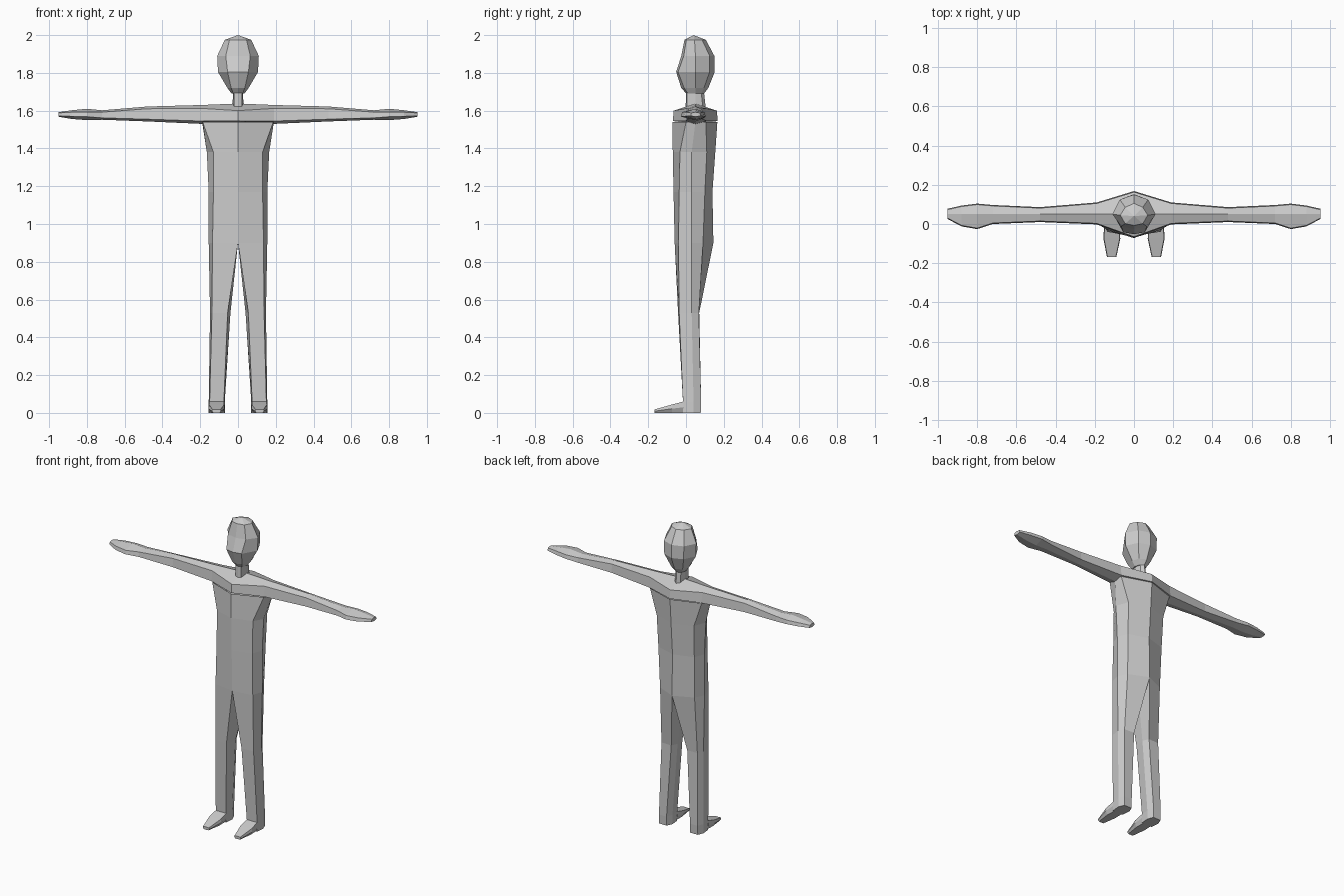
import bpy, bmesh

grey = bpy.data.materials.new("plain grey")
grey.diffuse_color = (0.6, 0.6, 0.6, 1)


def loft(name, rings, cap_start=True, cap_end=True, mirror=False):
    """Skin a list of equal-length point rings, optionally mirrored in x."""
    bm = bmesh.new()
    for side in ((1, -1) if mirror else (1,)):
        loops = [[bm.verts.new((x * side, y, z)) for x, y, z in r] for r in rings]
        n = len(loops[0])
        for a, b in zip(loops, loops[1:]):
            for i in range(n):
                j = (i + 1) % n
                bm.faces.new((a[i], a[j], b[j], b[i]))
        if cap_start:
            bm.faces.new(loops[0][::-1])
        if cap_end:
            bm.faces.new(loops[-1])
    bmesh.ops.remove_doubles(bm, verts=bm.verts, dist=0.0005)
    bmesh.ops.recalc_face_normals(bm, faces=bm.faces)
    me = bpy.data.meshes.new(name)
    bm.to_mesh(me)
    bm.free()
    me.materials.append(grey)
    ob = bpy.data.objects.new(name, me)
    bpy.context.collection.objects.link(ob)
    return ob


def level(z, front, corner, side, back_corner, back):
    """Symmetric eight-sided ring at height z."""
    half = [corner, side, back_corner]
    pts = [(0, front)] + half + [(0, back)] + [(-x, y) for x, y in half[::-1]]
    return [(x, y, z) for x, y in pts]


# torso, hips to armpits
loft("torso", [
    level(0.90, -0.060, (0.135, -0.040), (0.155, 0.03), (0.125, 0.09), 0.145),
    level(1.17, -0.066, (0.130, -0.036), (0.155, 0.03), (0.130, 0.10), 0.140),
    level(1.38, -0.070, (0.130, -0.032), (0.165, 0.03), (0.135, 0.11), 0.155),
    level(1.54, -0.072, (0.187, 0.000), (0.190, 0.05), (0.187, 0.105), 0.166),
], cap_start=False, cap_end=False)


# shoulders and arms: x, then y/z of front, back and top/bottom edges
def arm_ring(x, yf, yb, ztop, zf, zlow, zbot):
    ym = 0.05
    return [(x, ym, ztop), (x, yf + 0.005, zf), (x, yf, zlow),
            (x, ym, zbot), (x, yb, zlow), (x, yb - 0.005, zf)]


arm = [
    (0.00, -0.070, 0.168, 1.638, 1.600, 1.545, 1.540),
    (0.19, -0.002, 0.110, 1.630, 1.612, 1.545, 1.530),
    (0.48, 0.010, 0.086, 1.622, 1.610, 1.555, 1.543),
    (0.72, 0.000, 0.097, 1.602, 1.592, 1.562, 1.552),
    (0.80, -0.026, 0.104, 1.610, 1.592, 1.568, 1.550),
    (0.88, -0.012, 0.094, 1.602, 1.592, 1.570, 1.556),
    (0.95, 0.025, 0.078, 1.592, 1.588, 1.573, 1.568),
]
loft("shoulders_and_arms",
     [arm_ring(-a[0], *a[1:]) for a in arm[:0:-1]] + [arm_ring(*a) for a in arm])


# legs: inner and outer corners at each height
def leg_ring(z, fin, fout, out, bout, bin_, inn):
    return [(x, y, z) for x, y in (fin, fout, out, bout, bin_, inn)]


loft("legs", [
    leg_ring(0.90, (0, -0.06), (0.135, -0.04), (0.155, 0.03),
             (0.125, 0.09), (0, 0.145), (0, 0.03)),
    leg_ring(0.53, (0.055, -0.042), (0.138, -0.036), (0.148, 0.03),
             (0.130, 0.068), (0.058, 0.070), (0.040, 0.03)),
    leg_ring(0.06, (0.075, -0.016), (0.150, -0.016), (0.155, 0.04),
             (0.140, 0.080), (0.085, 0.080), (0.070, 0.04)),
    leg_ring(0.00, (0.075, -0.016), (0.150, -0.016), (0.155, 0.04),
             (0.140, 0.078), (0.085, 0.078), (0.070, 0.04)),
], cap_start=False, mirror=True)


# feet, ankle to toe
def foot_ring(y, x0, x1, top):
    inset = (x1 - x0) * 0.15
    return [(x0 + inset, y, 0), (x1 - inset, y, 0), (x1, y, top * 0.5),
            (x1 - 0.003, y, top), (x0 + 0.003, y, top), (x0, y, top * 0.5)]


loft("feet", [foot_ring(-0.014, 0.072, 0.153, 0.06),
              foot_ring(-0.075, 0.070, 0.156, 0.044),
              foot_ring(-0.168, 0.090, 0.138, 0.018)], mirror=True)

# neck
loft("neck", [
    level(1.61, -0.002, (0.020, 0.005), (0.030, 0.05), (0.020, 0.09), 0.105),
    level(1.70, 0.000, (0.020, 0.005), (0.026, 0.05), (0.020, 0.08), 0.095),
])

# head, chin to crown
loft("head", [
    level(1.690, 0.002, (0.024, 0.010), (0.034, 0.05), (0.024, 0.08), 0.095),
    level(1.720, -0.025, (0.036, -0.010), (0.056, 0.05), (0.042, 0.095), 0.118),
    level(1.805, -0.052, (0.055, -0.042), (0.106, 0.05), (0.070, 0.125), 0.152),
    level(1.890, -0.025, (0.065, -0.012), (0.110, 0.05), (0.072, 0.125), 0.150),
    level(1.975, -0.008, (0.045, 0.002), (0.070, 0.045), (0.045, 0.085), 0.105),
    level(2.000, 0.040, (0, 0.040), (0, 0.040), (0, 0.040), 0.040),
][:-1], cap_end=False)
crown = bpy.data.objects["head"].data
bm = bmesh.new()
bm.from_mesh(crown)
rim = [e for e in bm.edges if e.is_boundary]
tip = bm.verts.new((0, 0.04, 2.0))
for e in rim:
    bm.faces.new((e.verts[0], e.verts[1], tip))
bmesh.ops.recalc_face_normals(bm, faces=bm.faces)
bm.to_mesh(crown)
bm.free()
